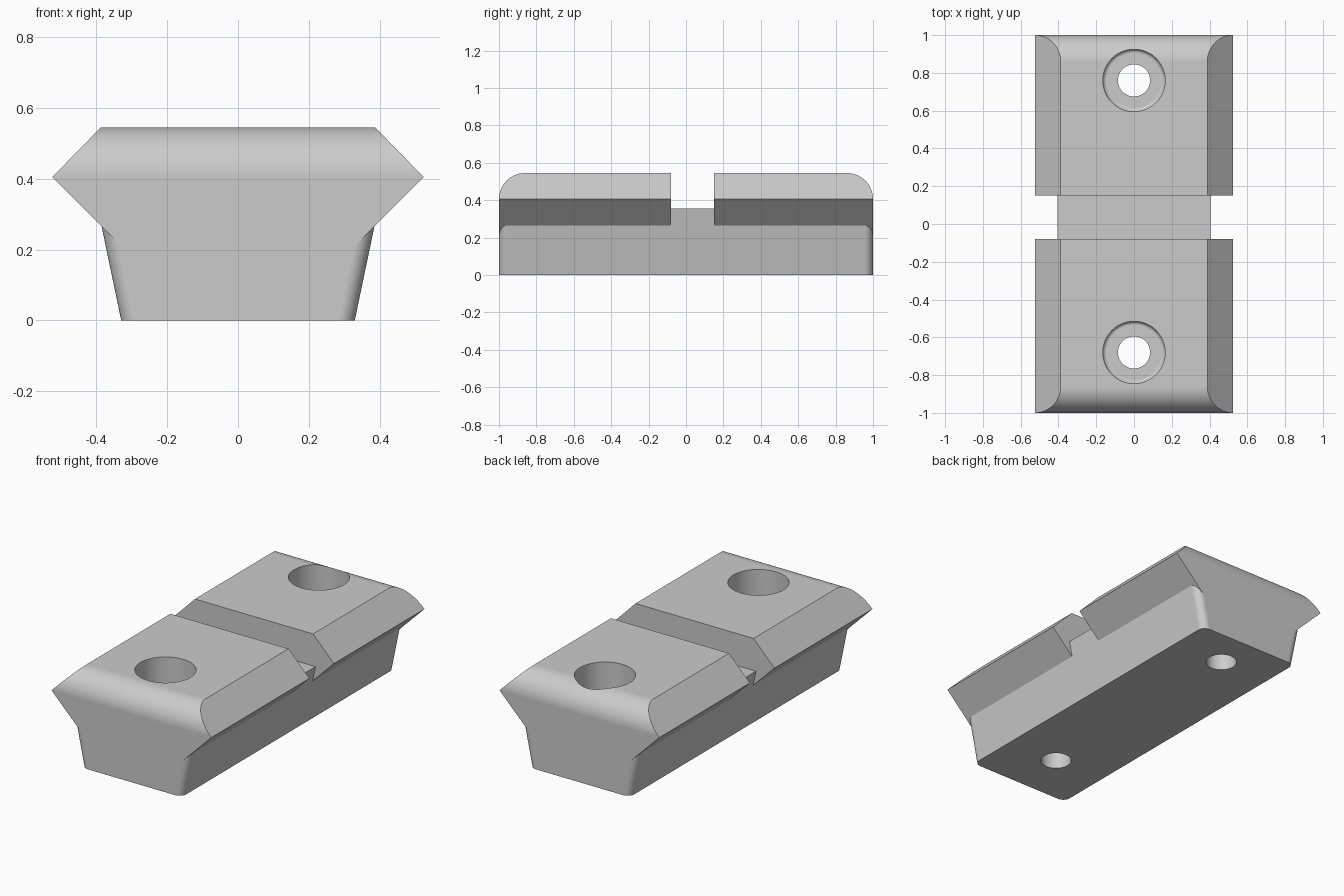
import bpy, bmesh, math
from mathutils import Vector

default = bpy.data.objects.get("Cube")
if default:
    bpy.data.objects.remove(default)

LEDGE, TOP, ROUND = 0.405, 0.545, 0.14
GAP_FRONT, GAP_BACK = -0.08, 0.15

metal = bpy.data.materials.new("plain_grey")
grey = (0.6, 0.6, 0.6, 1)
metal.diffuse_color = grey
metal.use_nodes = True
metal.node_tree.nodes["Principled BSDF"].inputs["Base Color"].default_value = grey


def finish(name, bm):
    bmesh.ops.recalc_face_normals(bm, faces=bm.faces)
    mesh = bpy.data.meshes.new(name)
    bm.to_mesh(mesh)
    bm.free()
    mesh.materials.append(metal)
    obj = bpy.data.objects.new(name, mesh)
    bpy.context.collection.objects.link(obj)
    return obj


def prism(points, start, end):
    """Extrude a closed outline of 3D points from start to end."""
    bm = bmesh.new()
    verts = [bm.verts.new(Vector(p) + Vector(start)) for p in points]
    face = bm.faces.new(verts)
    out = bmesh.ops.extrude_face_region(bm, geom=[face])
    moved = [v for v in out["geom"] if isinstance(v, bmesh.types.BMVert)]
    bmesh.ops.translate(bm, verts=moved, vec=Vector(end) - Vector(start))
    return bm


def mirrored(half):
    """Symmetrical cross-section in x/z from its left half, bottom to top."""
    return [(x, 0, z) for x, z in half] + [(-x, 0, z) for x, z in reversed(half)]


def combine(obj, tool, operation):
    mod = obj.modifiers.new(operation, 'BOOLEAN')
    mod.operation, mod.solver, mod.object = operation, 'EXACT', tool
    bpy.ops.object.select_all(action='DESELECT')
    bpy.context.view_layer.objects.active = obj
    obj.select_set(True)
    bpy.ops.object.modifier_apply(modifier=mod.name)
    bpy.data.objects.remove(tool)


# Tapered base with rounded upright corners
bm = prism(mirrored([(0.33, 0), (0.404, 0.355)]), (0, -1, 0), (0, 1, 0))
corners = [e for e in bm.edges
           if abs(e.verts[0].co.z - e.verts[1].co.z) > 0.1]
bmesh.ops.bevel(bm, geom=corners, offset=0.045, offset_type='OFFSET',
                segments=8, profile=0.5, affect='EDGES')
body = finish("clamp_bar", bm)

# Two dovetail blocks, each with a rounded outer end
section = mirrored([(0.32, 0.2), (0.525, LEDGE), (0.388, TOP)])
for name, inner, outer in (("front_block", GAP_FRONT, -1), ("back_block", GAP_BACK, 1)):
    block = finish(name, prism(section, (0, inner, 0), (0, outer, 0)))
    side = [(0, inner, 0.1), (0, outer, 0.1)]
    for i in range(17):
        a = math.radians(90) * i / 16
        side.append((0, outer * (1 - ROUND + ROUND * math.cos(a)),
                     LEDGE + ROUND * math.sin(a)))
    side.append((0, inner, TOP))
    shaper = finish("end_shaper", prism(side, (-0.7, 0, 0), (0.7, 0, 0)))
    combine(block, shaper, 'INTERSECT')
    combine(body, block, 'UNION')

# Counterbored screw holes with a small fillet around the seat
SEAT, BORE, HOLE, FILLET = 0.25, 0.165, 0.085, 0.02
profile = [(0, -0.1), (HOLE, -0.1), (HOLE, SEAT)]
for i in range(5):
    a = math.radians(90) * i / 4
    profile.append((BORE - FILLET + FILLET * math.sin(a),
                    SEAT + FILLET - FILLET * math.cos(a)))
profile += [(BORE, 0.7), (0, 0.7)]
for y in (-0.68, 0.76):
    bm = bmesh.new()
    verts = [bm.verts.new((r, y, z)) for r, z in profile]
    edges = [bm.edges.new(pair) for pair in zip(verts, verts[1:])]
    bmesh.ops.spin(bm, geom=verts + edges, cent=(0, y, 0), axis=(0, 0, 1),
                   angle=math.tau, steps=48)
    bmesh.ops.remove_doubles(bm, verts=bm.verts, dist=0.0005)
    combine(body, finish("hole_cutter", bm), 'DIFFERENCE')

# Merge flush faces and shade
bm = bmesh.new()
bm.from_mesh(body.data)
bmesh.ops.remove_doubles(bm, verts=bm.verts, dist=0.0002)
bmesh.ops.dissolve_limit(bm, angle_limit=0.01, verts=bm.verts, edges=bm.edges)
bm.to_mesh(body.data)
bm.free()
bpy.ops.object.select_all(action='DESELECT')
bpy.context.view_layer.objects.active = body
body.select_set(True)
bpy.ops.object.shade_smooth_by_angle(angle=math.radians(25))
normals = body.modifiers.new("clean_normals", 'WEIGHTED_NORMAL')
normals.keep_sharp = True
